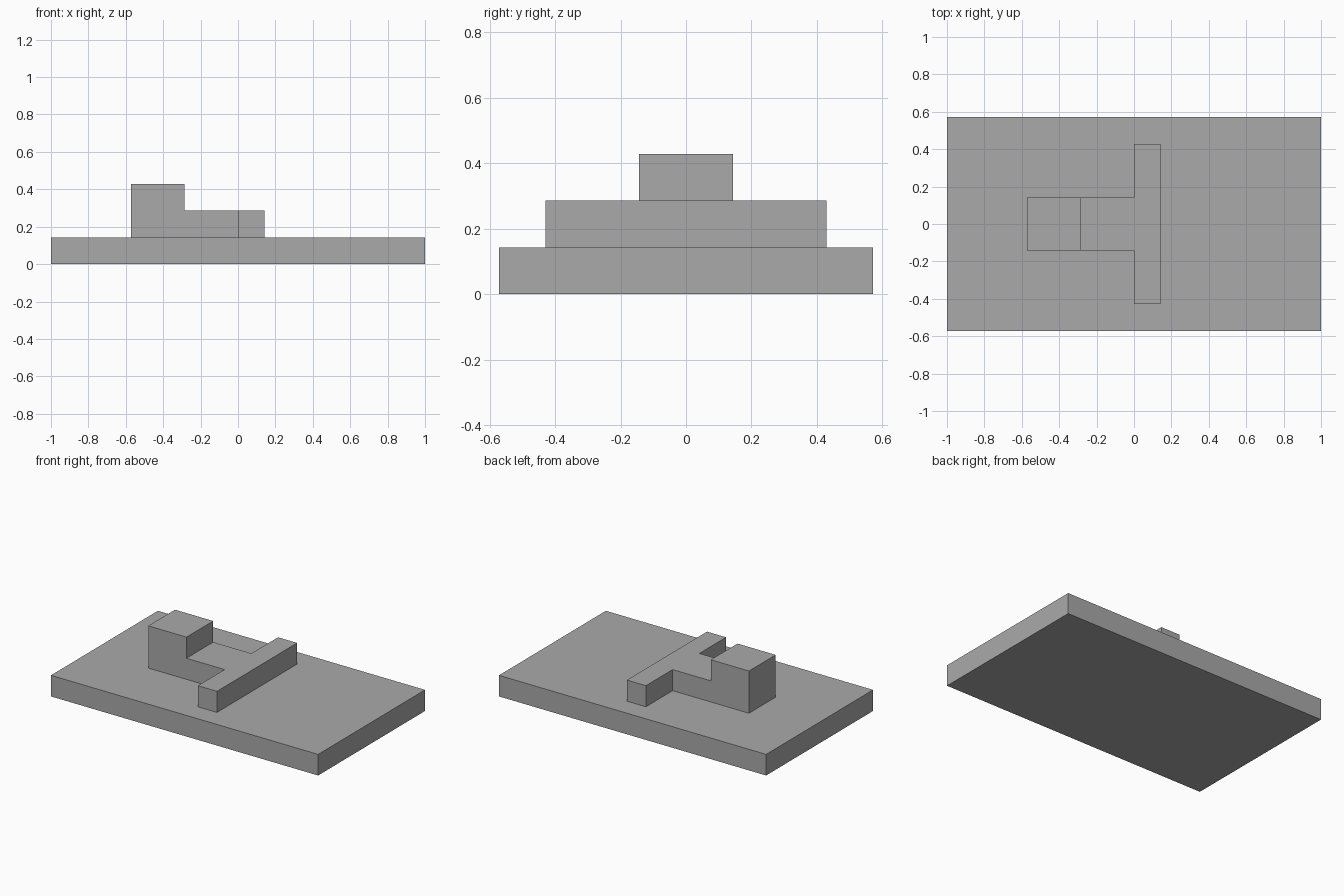
import bpy
import bmesh
from mathutils import Vector

U = 1 / 7  # building unit: the base is 14 x 8 x 1 units

cube = bpy.data.objects.get("Cube")
if cube:
    bpy.data.objects.remove(cube, do_unlink=True)

grey = bpy.data.materials.new("matte_grey")
grey.use_nodes = True
colour = (0.4, 0.4, 0.4, 1)
grey.diffuse_color = colour
grey.node_tree.nodes["Principled BSDF"].inputs["Base Color"].default_value = colour


def raise_faces(bm, faces, height):
    """Extrude faces straight up by a number of units."""
    geom = bmesh.ops.extrude_face_region(bm, geom=faces)["geom"]
    verts = [g for g in geom if isinstance(g, bmesh.types.BMVert)]
    bmesh.ops.translate(bm, verts=verts, vec=Vector((0, 0, height * U)))
    return [g for g in geom if isinstance(g, bmesh.types.BMFace)]


def finish(name, bm):
    bmesh.ops.recalc_face_normals(bm, faces=bm.faces)
    mesh = bpy.data.meshes.new(name)
    bm.to_mesh(mesh)
    bm.free()
    mesh.materials.append(grey)
    obj = bpy.data.objects.new(name, mesh)
    bpy.context.collection.objects.link(obj)


def outline(bm, points, z):
    return bm.faces.new([bm.verts.new((x * U, y * U, z * U)) for x, y in points])


# Flat rectangular base
bm = bmesh.new()
slab = outline(bm, [(-7, -4), (7, -4), (7, 4), (-7, 4)], 0)
raise_faces(bm, [slab], 1)
finish("base_plate", bm)

# T-shaped block with a raised end on its stem
bm = bmesh.new()
half = [(-4, -1), (-2, -1), (0, -1), (0, -3), (1, -3)]
tee = outline(bm, half + [(x, -y) for x, y in reversed(half)], 1)
split = [v for v in tee.verts if abs(v.co.x + 2 * U) < 1e-5]
bmesh.utils.face_split(tee, split[0], split[1])
tops = raise_faces(bm, list(bm.faces), 1)
tower = min(tops, key=lambda f: f.calc_center_median().x)
raise_faces(bm, [tower], 1)
bmesh.ops.dissolve_limit(bm, angle_limit=0.01, verts=bm.verts, edges=bm.edges)
finish("stepped_t_block", bm)
